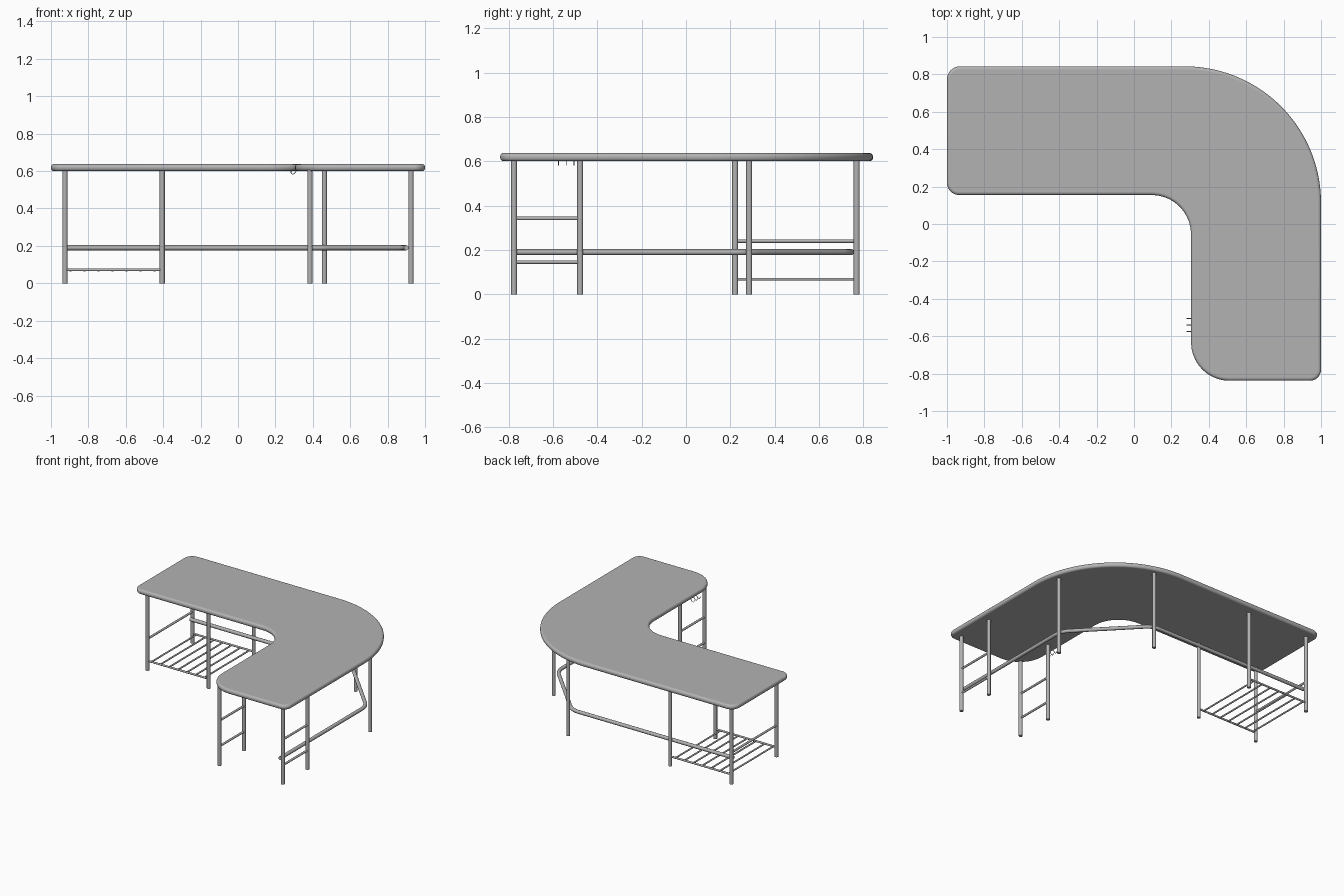
import bpy, bmesh, math
from mathutils import Vector

if "Cube" in bpy.data.objects:
    bpy.data.objects.remove(bpy.data.objects["Cube"])

grey = bpy.data.materials.new("plain grey")
grey.diffuse_color = (0.45, 0.45, 0.45, 1)
grey.use_nodes = True
grey.node_tree.nodes["Principled BSDF"].inputs["Base Color"].default_value = grey.diffuse_color


def finish(name, bm, angle=40):
    mesh = bpy.data.meshes.new(name)
    bm.to_mesh(mesh)
    bm.free()
    mesh.materials.append(grey)
    ob = bpy.data.objects.new(name, mesh)
    bpy.context.collection.objects.link(ob)
    bpy.ops.object.select_all(action='DESELECT')
    ob.select_set(True)
    bpy.context.view_layer.objects.active = ob
    bpy.ops.object.shade_smooth_by_angle(angle=math.radians(angle))
    return ob


def rod(name, a, b, r):
    """Round bar from point a to point b."""
    a, b = Vector(a), Vector(b)
    d = b - a
    bm = bmesh.new()
    bmesh.ops.create_cone(bm, cap_ends=True, segments=20, radius1=r, radius2=r, depth=d.length)
    rot = d.to_track_quat('Z', 'Y').to_matrix()
    for v in bm.verts:
        v.co = rot @ v.co + (a + b) / 2
    return finish(name, bm)


def rounded(corners, steps=10):
    """Polyline with each (x, y, radius) corner of a closed outline rounded."""
    out = []
    n = len(corners)
    for i, (x, y, r) in enumerate(corners):
        p = Vector((x, y))
        u = (Vector(corners[i - 1][:2]) - p).normalized()
        w = (Vector(corners[(i + 1) % n][:2]) - p).normalized()
        c = p + (u + w) * r          # right-angled corners
        k = steps * (4 if r > 0.5 else 1)
        for j in range(k + 1):
            t = math.pi / 2 * j / k
            out.append(c - w * r * math.cos(t) - u * r * math.sin(t))
    return out


# Curved L-shaped desk top with rounded rim
outline = rounded([(-1, 0.155, 0.065), (0.305, 0.155, 0.21), (0.305, -0.838, 0.205),
                   (1, -0.838, 0.06), (1, 0.843, 0.73), (-1, 0.843, 0.07)])
bm = bmesh.new()
face = bm.faces.new([bm.verts.new((p.x, p.y, 0.60)) for p in outline])
res = bmesh.ops.extrude_face_region(bm, geom=[face])
for v in res["geom"]:
    if isinstance(v, bmesh.types.BMVert):
        v.co.z = 0.637
bmesh.ops.recalc_face_normals(bm, faces=bm.faces)
top = finish("desk_top", bm)
bev = top.modifiers.new("rim", 'BEVEL')
bev.width = 0.016
bev.segments = 5
bev.limit_method = 'ANGLE'
bev.angle_limit = math.radians(60)

# Legs: four per wing and two behind the curved corner
LX, LY = (-0.925, -0.405), (0.222, 0.77)
RX, RY = (0.385, 0.925), (-0.775, -0.477)
spots = [(x, y) for x in LX for y in LY] + [(x, y) for x in RX for y in RY]
spots += [(0.462, 0.77), (0.925, 0.285)]
for i, (x, y) in enumerate(spots):
    rod(f"leg_{i + 1}", (x, y, 0), (x, y, 0.605), 0.0135)

# Ladder rungs on the right wing
for x in RX:
    for z in (0.145, 0.342):
        rod("side_rung", (x, RY[0], z), (x, RY[1], z), 0.008)

# Low rack and side bar on the left wing
rod("end_bar", (LX[0], LY[0], 0.24), (LX[0], LY[1], 0.24), 0.008)
for y in LY:
    rod("rack_rail", (LX[0], y, 0.072), (LX[1], y, 0.072), 0.007)
for i in range(7):
    x = -0.896 + 0.075 * i
    rod("rack_slat", (x, LY[0], 0.068), (x, LY[1], 0.068), 0.006)


def tube(name, points, r):
    cu = bpy.data.curves.new(name, 'CURVE')
    cu.dimensions = '3D'
    cu.bevel_depth = r
    cu.bevel_resolution = 4
    cu.use_fill_caps = True
    sp = cu.splines.new('POLY')
    sp.points.add(len(points) - 1)
    for p, q in zip(sp.points, points):
        p.co = (*q, 1)
    cu.materials.append(grey)
    ob = bpy.data.objects.new(name, cu)
    bpy.context.collection.objects.link(ob)


def bend(p, q, s, d=0.06, n=8):
    """Soft bend at q between directions to p and s."""
    p, q, s = Vector(p), Vector(q), Vector(s)
    a, b = q + (p - q).normalized() * d, q + (s - q).normalized() * d
    return [a * (1 - t) ** 2 + q * 2 * t * (1 - t) + b * t * t
            for t in (i / n for i in range(n + 1))]


# Long foot rail running inside the back legs and across the corner
P = [(-0.925, 0.745, 0.19), (0.45, 0.745, 0.19), (0.899, 0.275, 0.19), (0.899, -0.775, 0.19)]
tube("foot_rail", [P[0], *bend(*P[:3]), *bend(*P[1:]), P[3]], 0.0135)

# Small wire hooks under the inner edge
for y in (-0.575, -0.54, -0.505):
    tube("wire_hook", [(0.315, y, 0.605), (0.303, y, 0.588), (0.291, y, 0.583),
                       (0.283, y, 0.592), (0.283, y, 0.602)], 0.002)
